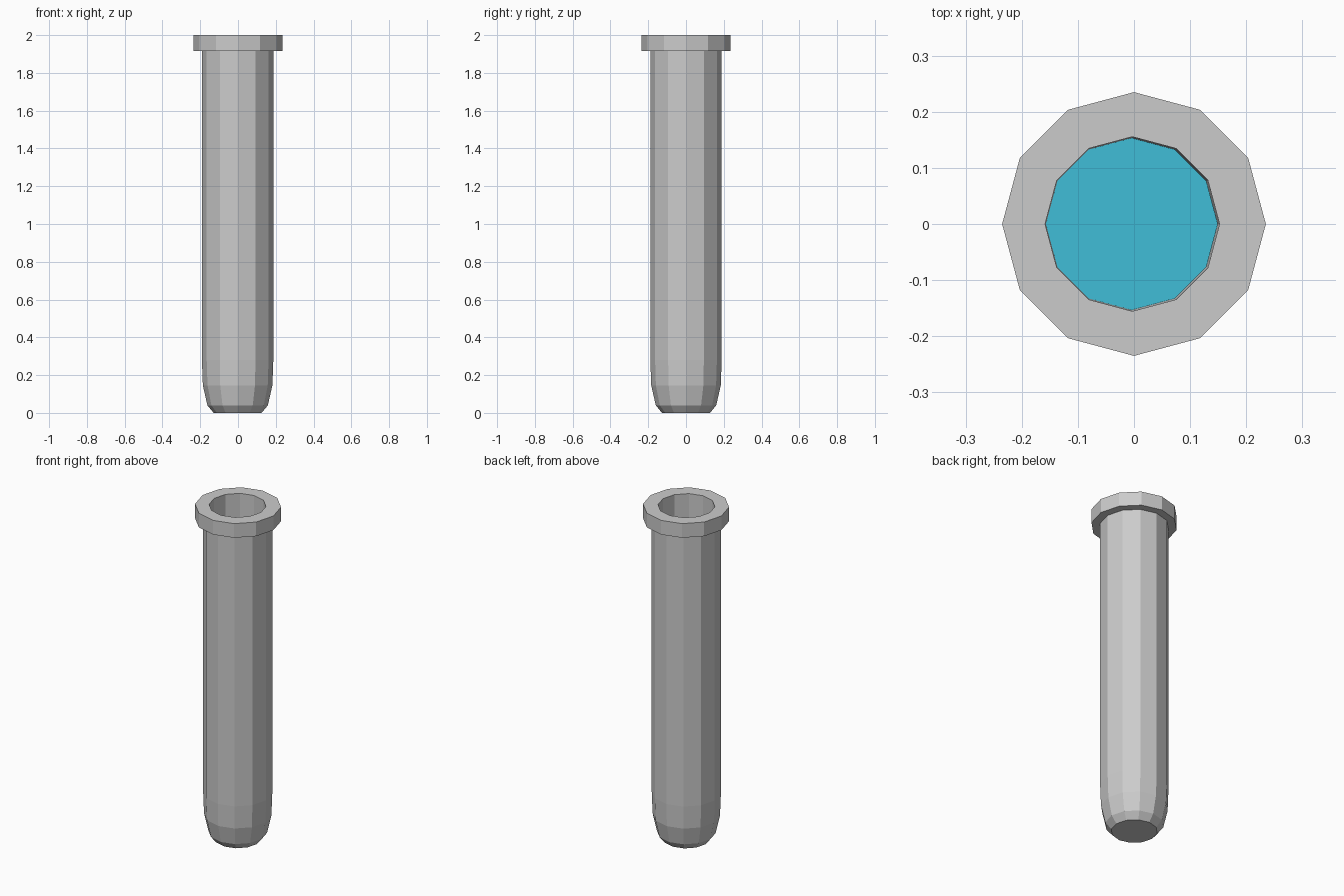
import bpy
import bmesh
from math import cos, sin, tau

SIDES = 12

cube = bpy.data.objects.get("Cube")
if cube:
    bpy.data.objects.remove(cube, do_unlink=True)


def material(name, rgb):
    mat = bpy.data.materials.new(name)
    mat.use_nodes = True
    mat.diffuse_color = (*rgb, 1)
    mat.node_tree.nodes["Principled BSDF"].inputs["Base Color"].default_value = (*rgb, 1)
    return mat


def lathe(name, profile, mat):
    """Flat-sided turned solid; profile rows are radius, height, axis x."""
    bm = bmesh.new()
    rings = [[bm.verts.new((x + r * cos(tau * i / SIDES), r * sin(tau * i / SIDES), z))
              for i in range(SIDES)] for r, z, x in profile]
    for low, high in zip(rings, rings[1:]):
        for i in range(SIDES):
            j = (i + 1) % SIDES
            bm.faces.new((low[i], low[j], high[j], high[i]))
    bm.faces.new(rings[0])
    bm.faces.new(rings[-1])
    bmesh.ops.recalc_face_normals(bm, faces=bm.faces)
    mesh = bpy.data.meshes.new(name)
    bm.to_mesh(mesh)
    bm.free()
    mesh.materials.append(mat)
    obj = bpy.data.objects.new(name, mesh)
    bpy.context.collection.objects.link(obj)
    return obj


grey = material("tube grey", (0.6, 0.6, 0.6))
teal = material("liquid teal", (0.05, 0.51, 0.68))

# Tube: rounded foot, straight wall, flared rim, then the bore back down
axis = -0.002
lathe("tube", [
    (0.127, 0.0, axis), (0.16, 0.04, axis), (0.184, 0.145, axis),
    (0.189, 0.28, axis), (0.189, 1.915, axis),
    (0.235, 1.915, 0), (0.235, 2.0, 0),
    (0.1555, 2.0, -0.003), (0.152, 0.28, -0.004),
    (0.145, 0.15, -0.004), (0.11, 0.04, -0.004),
], grey)

# Liquid column filling the lower bore
lathe("liquid", [
    (0.108, 0.05, -0.004), (0.142, 0.155, -0.004),
    (0.151, 0.28, -0.004), (0.1533, 1.0, -0.004),
], teal)
